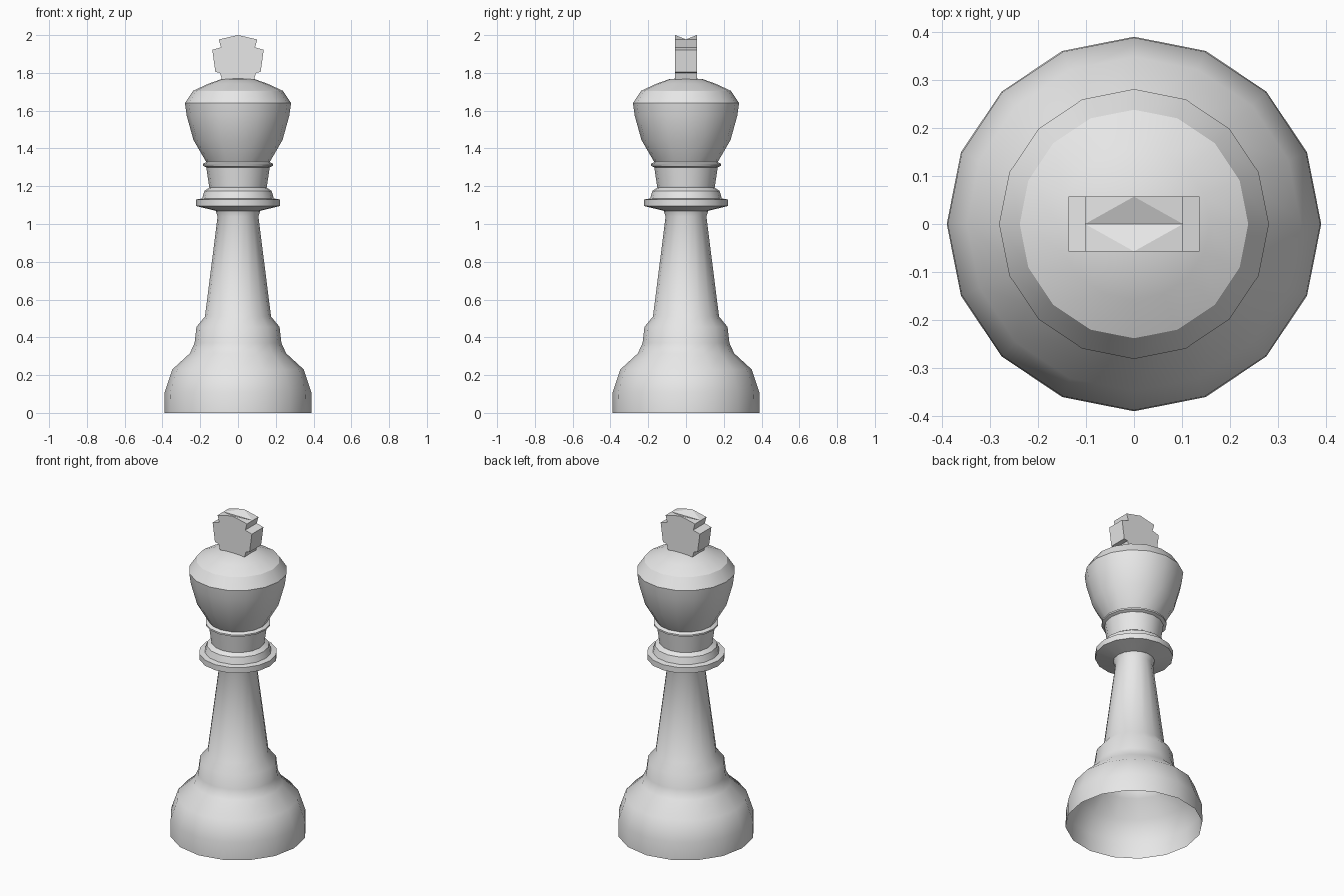
import bpy, bmesh
from math import cos, sin, tau

cube = bpy.data.objects.get("Cube")
if cube:
    bpy.data.objects.remove(cube)

SIDES = 16

grey = bpy.data.materials.new("light grey")
grey.use_nodes = True
colour = (0.8, 0.8, 0.8, 1)
grey.diffuse_color = colour
grey.node_tree.nodes["Principled BSDF"].inputs["Base Color"].default_value = colour


def add_object(name, bm):
    mesh = bpy.data.meshes.new(name)
    bm.to_mesh(mesh)
    bm.free()
    mesh.materials.append(grey)
    obj = bpy.data.objects.new(name, mesh)
    bpy.context.collection.objects.link(obj)
    return obj


def turned(name, soft, crisp=()):
    """Lathe a (radius, height) profile; rings at crisp heights get a sharp edge."""
    bm = bmesh.new()
    rings = []
    for r, z in soft:
        if r == 0:
            rings.append([bm.verts.new((0, 0, z))] * SIDES)
        else:
            rings.append([bm.verts.new((r * cos(tau * i / SIDES), r * sin(tau * i / SIDES), z))
                          for i in range(SIDES)])
    for low, high in zip(rings, rings[1:]):
        for i in range(SIDES):
            j = (i + 1) % SIDES
            corners = [low[i], low[j], high[j], high[i]]
            bm.faces.new(list(dict.fromkeys(corners))).smooth = True
    for ring, (r, z) in zip(rings, soft):
        if r and z in crisp:
            for i in range(SIDES):
                bm.edges.get((ring[i], ring[(i + 1) % SIDES])).smooth = False
    return add_object(name, bm)


# Hollow foot and tapering column, open underneath
turned("base_and_column", [
    (0.39, 0), (0.388, 0.11), (0.348, 0.23), (0.255, 0.315), (0.23, 0.37),
    (0.22, 0.455), (0.175, 0.51), (0.108, 1.04), (0.118, 1.07)])

# Stepped collar and neck with its thin ring
turned("collar_and_neck", [
    (0.118, 1.07), (0.222, 1.095), (0.222, 1.13), (0.19, 1.135), (0.178, 1.175),
    (0.152, 1.192), (0.168, 1.3), (0.186, 1.308), (0.186, 1.318), (0.168, 1.328)],
    crisp=(1.095, 1.13, 1.135, 1.175, 1.192, 1.3, 1.308, 1.318))

# Swelling head with bevelled shoulder and shallow dome
turned("head", [
    (0.168, 1.328), (0.236, 1.445), (0.272, 1.575), (0.281, 1.64), (0.238, 1.705),
    (0.158, 1.742), (0.085, 1.768), (0, 1.772)],
    crisp=(1.64, 1.705))

# Flared cross finial: half outline mirrored, then given depth
half = [(0.085, 1.765), (0.095, 1.8), (0.12, 1.805), (0.136, 1.922),
        (0.09, 1.935), (0.102, 1.977)]
outline = half + [(0, 2.0)] + [(-x, z) for x, z in reversed(half)]
DEPTH = 0.057
bm = bmesh.new()
front, back = [[bm.verts.new((x, y, z)) for x, z in outline] for y in (-DEPTH, DEPTH)]
bm.faces.new(front)
bm.faces.new(back[::-1])
peak = len(half)
count = len(outline)
for i in range(count):
    if i not in (peak - 1, peak):
        j = (i + 1) % count
        bm.faces.new((front[j], front[i], back[i], back[j]))

# Creased top with a valley between the two peaks
right_mid, left_mid = [bm.verts.new((s * half[-1][0], 0, half[-1][1])) for s in (1, -1)]
for side in (front, back):
    bm.faces.new((side[peak - 1], right_mid, side[peak]))
    bm.faces.new((side[peak], right_mid, left_mid))
    bm.faces.new((side[peak], left_mid, side[peak + 1]))
bmesh.ops.recalc_face_normals(bm, faces=bm.faces[:])
add_object("cross", bm)
